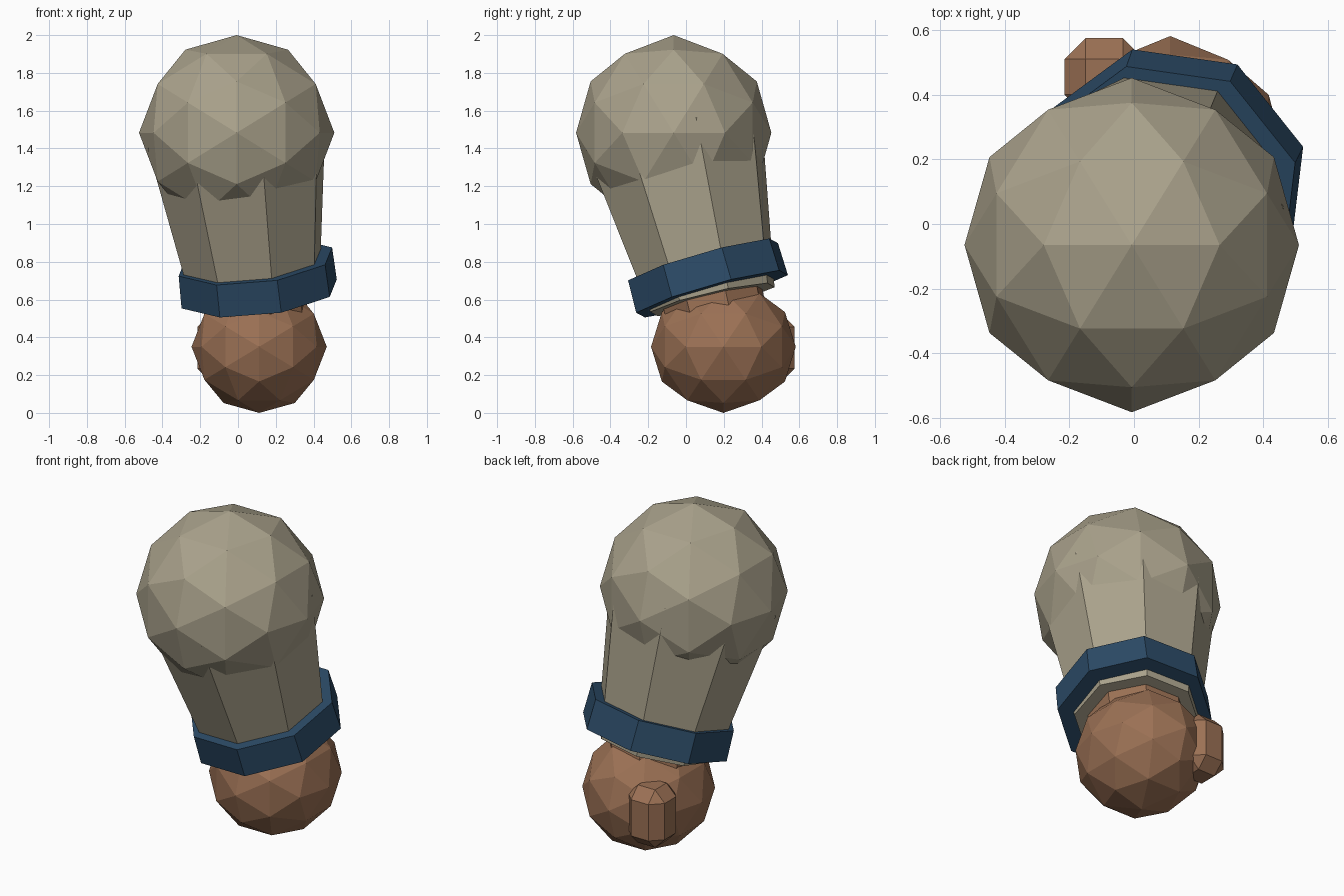
import bpy, bmesh, math
from mathutils import Vector, Matrix

if "Cube" in bpy.data.objects:
    bpy.data.objects.remove(bpy.data.objects["Cube"])


def material(name, rgb):
    m = bpy.data.materials.new(name)
    m.diffuse_color = (*rgb, 1)
    m.use_nodes = True
    m.node_tree.nodes["Principled BSDF"].inputs["Base Color"].default_value = m.diffuse_color
    return m


CLOTH = material("cloth", (0.40, 0.36, 0.26))
TRIM = material("trim", (0.025, 0.07, 0.135))
SKIN = material("skin", (0.33, 0.165, 0.09))


def finish(bm, name, mat):
    bmesh.ops.recalc_face_normals(bm, faces=bm.faces)
    mesh = bpy.data.meshes.new(name)
    bm.to_mesh(mesh)
    bm.free()
    mesh.materials.append(mat)
    ob = bpy.data.objects.new(name, mesh)
    bpy.context.collection.objects.link(ob)
    return ob


def ico_ball(name, centre, radii, mat):
    """Once-subdivided icosahedron with edge midpoints on the main axes."""
    t = (1 + 5 ** 0.5) / 2
    base = []
    for a in (-1, 1):
        for b in (-t, t):
            base += [Vector((a, 0, b)), Vector((0, b, a)), Vector((b, a, 0))]
    pts = [p.normalized() for p in base]
    for i, p in enumerate(base):
        for q in base[:i]:
            if (p - q).length < 2.1:
                pts.append((p + q).normalized())
    bm = bmesh.new()
    for p in pts:
        bm.verts.new(p)
    bmesh.ops.convex_hull(bm, input=bm.verts[:])
    bm.transform(Matrix.Translation(centre) @ Matrix.Diagonal((*radii, 1)))
    return finish(bm, name, mat)


def tube(name, top, bottom, r_top, r_bottom, mat):
    """Eight-sided tapered cylinder between two points."""
    top, bottom = Vector(top), Vector(bottom)
    axis = top - bottom
    bm = bmesh.new()
    bmesh.ops.create_cone(bm, cap_ends=True, segments=8, radius1=r_bottom,
                          radius2=r_top, depth=axis.length)
    # put a corner at 15 degrees, whatever the primitive's own start angle
    v = bm.verts[:][0].co
    spin = math.radians(15) - math.atan2(v.y, v.x)
    tilt = Vector((0, 0, 1)).rotation_difference(axis).to_matrix().to_4x4()
    bm.transform(Matrix.Translation((top + bottom) / 2) @ tilt
                 @ Matrix.Rotation(spin, 4, 'Z'))
    return finish(bm, name, mat)


# Shoulder and sleeve
ico_ball("shoulder", (-0.007, -0.065, 1.483), (0.517, 0.517, 0.517), CLOTH)
tube("sleeve", (-0.007, -0.065, 1.483), (0.098, 0.14, 0.60), 0.492, 0.348, CLOTH)

# Cuff band, tilted slightly more than the sleeve
tube("cuff_band", (0.092, 0.09, 0.80), (0.112, 0.138, 0.63), 0.425, 0.43, TRIM)

# Wrist and hand
tube("wrist", (0.09, 0.13, 0.66), (0.11, 0.185, 0.42), 0.28, 0.27, SKIN)
ico_ball("hand", (0.112, 0.198, 0.35), (0.358, 0.383, 0.35), SKIN)

# Thumb: chamfered block on the back of the hand
bm = bmesh.new()
bmesh.ops.create_cube(bm, size=1)
bm.transform(Matrix.Translation((-0.092, 0.455, 0.345))
             @ Matrix.Diagonal((0.245, 0.24, 0.35, 1)))
bmesh.ops.bevel(bm, geom=bm.edges[:], offset=0.065, segments=1, affect='EDGES')
finish(bm, "thumb", SKIN)
